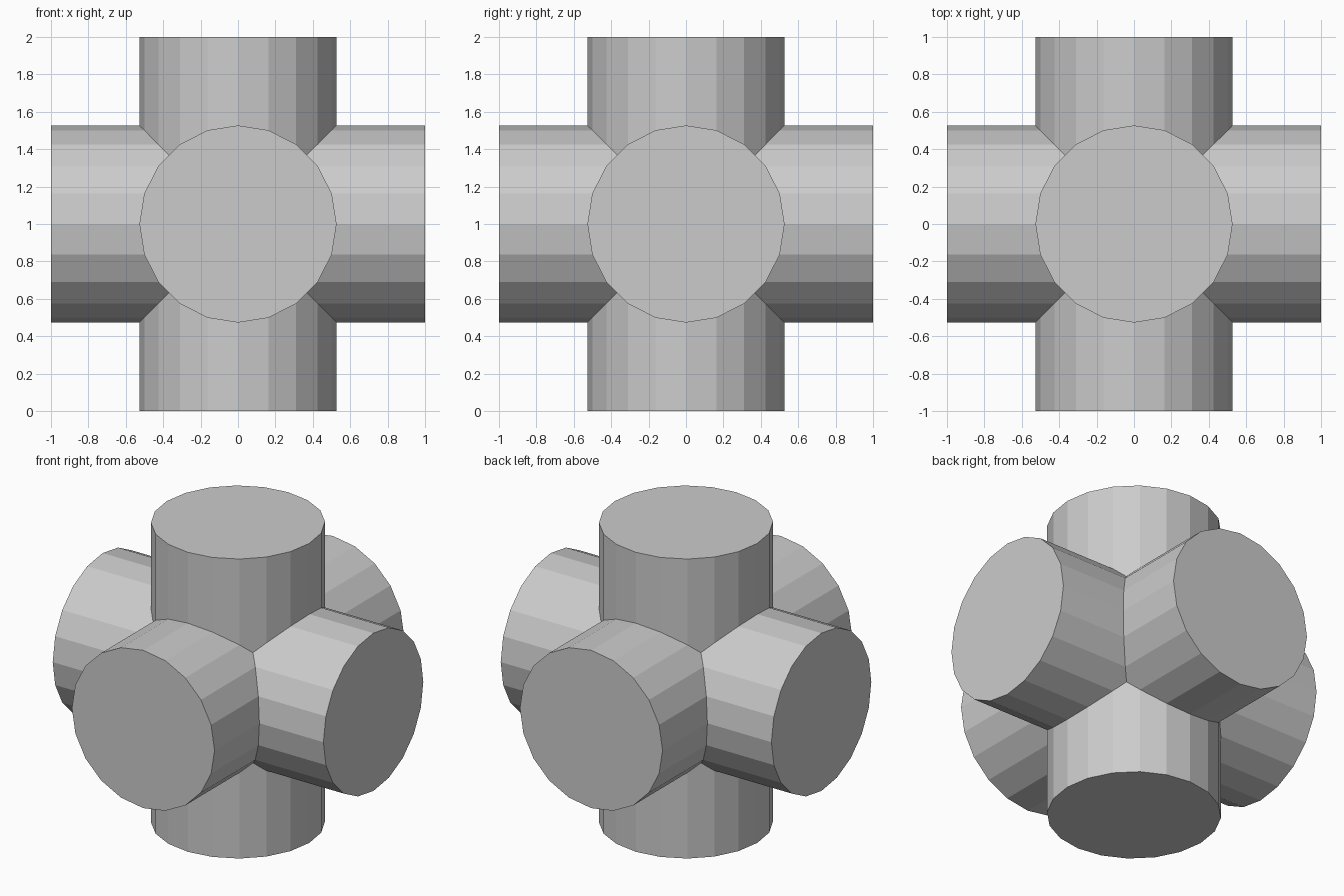
import bpy, bmesh
from math import radians
from mathutils import Matrix, Vector

RADIUS, REACH, SIDES = 0.527, 1.0, 20

cube = bpy.data.objects.get("Cube")
if cube:
    bpy.data.objects.remove(cube, do_unlink=True)

grey = bpy.data.materials.new("plain grey")
grey.use_nodes = True
colour = (0.6, 0.6, 0.6, 1)
grey.diffuse_color = colour
grey.node_tree.nodes["Principled BSDF"].inputs["Base Color"].default_value = colour


def add_arm(bm, turn):
    """One flat-ended arm, mitred where it meets its four neighbours."""
    arm = bmesh.new()
    bmesh.ops.create_cone(arm, cap_ends=True, segments=SIDES, radius1=RADIUS,
                          radius2=RADIUS, depth=REACH,
                          matrix=Matrix.Translation((0, 0, REACH / 2)))
    base = [f for f in arm.faces if f.normal.z < -0.9]
    bmesh.ops.delete(arm, geom=base, context='FACES_ONLY')
    for normal in ((1, 0, -1), (-1, 0, -1), (0, 1, -1), (0, -1, -1)):
        bmesh.ops.bisect_plane(arm, geom=arm.verts[:] + arm.edges[:] + arm.faces[:],
                               dist=1e-5, plane_co=(0, 0, 0),
                               plane_no=Vector(normal), clear_outer=True)
    bmesh.ops.transform(arm, matrix=turn, verts=arm.verts)
    part = bpy.data.meshes.new("arm")
    arm.to_mesh(part)
    arm.free()
    bm.from_mesh(part)
    bpy.data.meshes.remove(part)


# Six arms, one along each direction, welded into a single shell
bm = bmesh.new()
for axis, angle in (('X', 0), ('X', 180), ('X', 90), ('X', -90), ('Y', 90), ('Y', -90)):
    add_arm(bm, Matrix.Rotation(radians(angle), 4, axis))
bmesh.ops.remove_doubles(bm, verts=bm.verts, dist=1e-4)
bmesh.ops.recalc_face_normals(bm, faces=bm.faces)
bmesh.ops.translate(bm, vec=(0, 0, REACH), verts=bm.verts)

mesh = bpy.data.meshes.new("six_way_pipe_cross")
bm.to_mesh(mesh)
bm.free()
mesh.materials.append(grey)
bpy.context.collection.objects.link(bpy.data.objects.new("six_way_pipe_cross", mesh))
